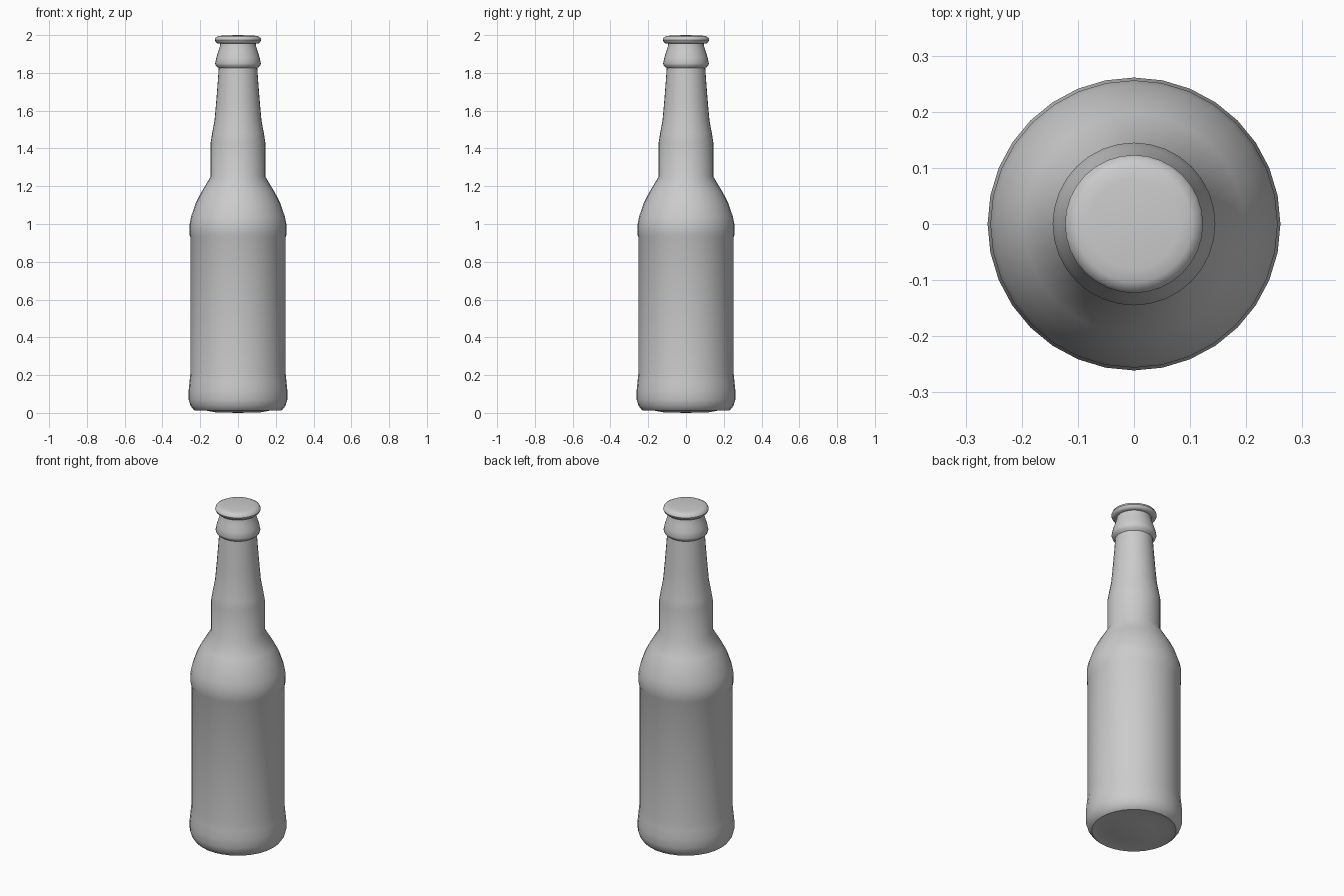
import bpy, math

if "Cube" in bpy.data.objects:
    bpy.data.objects.remove(bpy.data.objects["Cube"])

SIDES = 32


def lathe(name, profile):
    """Revolve (radius, height) points about z; zero-radius ends become poles."""
    verts, rings, faces = [], [], []
    for r, z in profile:
        start = len(verts)
        if r == 0:
            verts.append((0, 0, z))
            rings.append([start] * SIDES)
        else:
            for i in range(SIDES):
                a = 2 * math.pi * i / SIDES
                verts.append((r * math.cos(a), r * math.sin(a), z))
            rings.append(list(range(start, start + SIDES)))
    for low, high in zip(rings, rings[1:]):
        for i in range(SIDES):
            j = (i + 1) % SIDES
            face = [low[i], low[j], high[j], high[i]]
            faces.append(list(dict.fromkeys(face)))
    mesh = bpy.data.meshes.new(name)
    mesh.from_pydata(verts, [], faces)
    mesh.update()
    obj = bpy.data.objects.new(name, mesh)
    bpy.context.collection.objects.link(obj)
    bpy.ops.object.select_all(action='DESELECT')
    obj.select_set(True)
    bpy.context.view_layer.objects.active = obj
    bpy.ops.object.shade_smooth_by_angle(angle=math.radians(40))
    return obj


# Bottle: underside, heel, body, shoulder, neck and collar
lathe("bottle", [
    (0, 0), (0.12, 0.003), (0.20, 0.018), (0.228, 0.012),
    (0.238, 0.02), (0.252, 0.04), (0.261, 0.07), (0.261, 0.12), (0.256, 0.17),
    (0.252, 0.21), (0.252, 0.93),
    (0.256, 0.94), (0.256, 1.00), (0.248, 1.04), (0.224, 1.11), (0.196, 1.165),
    (0.145, 1.25), (0.145, 1.43), (0.137, 1.48), (0.124, 1.55),
    (0.116, 1.64), (0.108, 1.74), (0.102, 1.825),
    (0.117, 1.838), (0.121, 1.85), (0.115, 1.88), (0.104, 1.915),
    (0.096, 1.94), (0.094, 1.955),
])

# Rounded lip closing the mouth
lathe("mouth_lip", [
    (0.094, 1.955), (0.108, 1.955), (0.118, 1.963), (0.123, 1.975),
    (0.118, 1.987), (0.104, 1.995), (0.08, 1.998), (0, 2.0),
])
